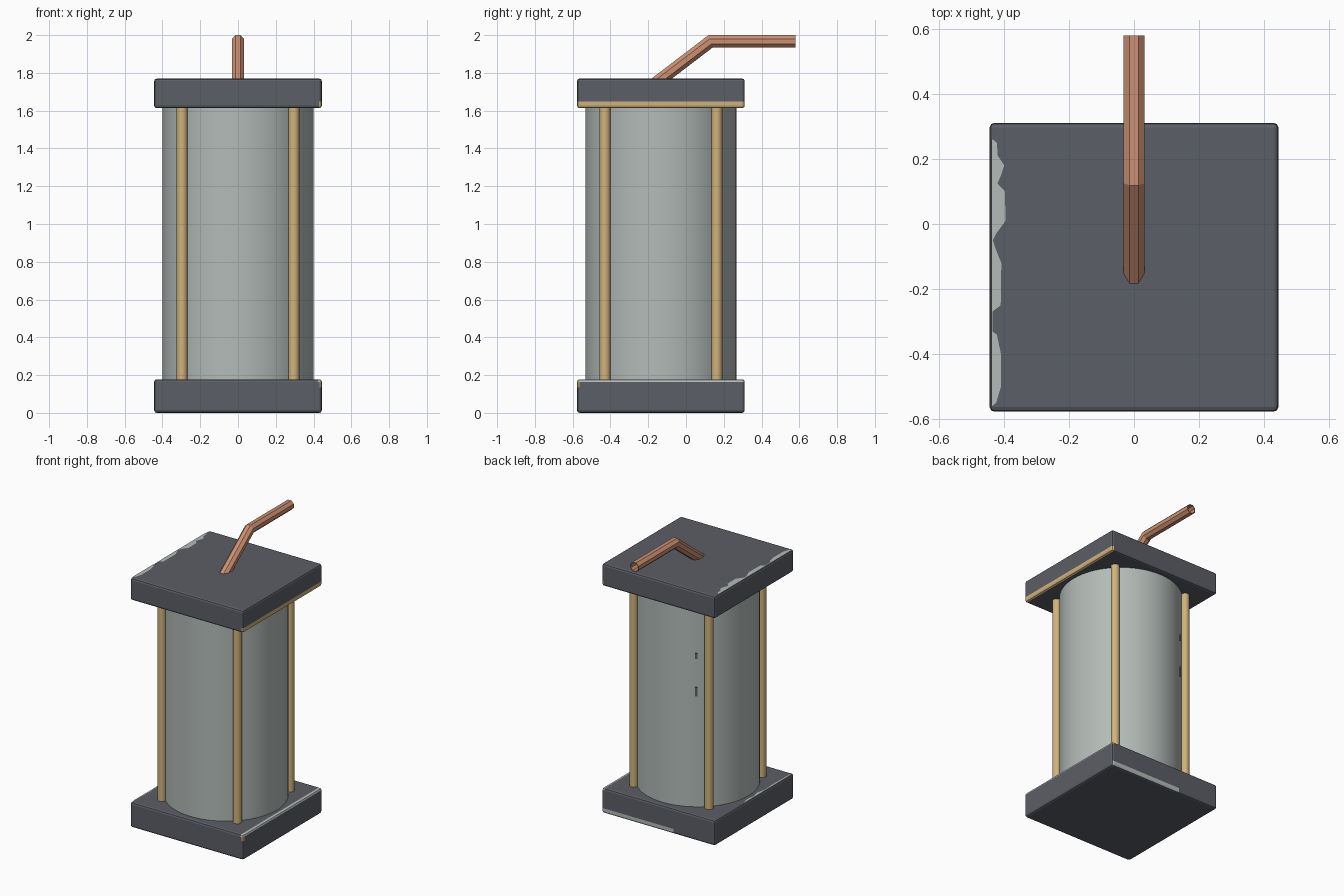
import bpy, bmesh, math
from mathutils import Vector

if "Cube" in bpy.data.objects:
    bpy.data.objects.remove(bpy.data.objects["Cube"], do_unlink=True)

CY = -0.133      # middle of the body along y
HALF = 0.444     # half width of the square plates


def material(name, rgb):
    m = bpy.data.materials.new(name)
    m.use_nodes = True
    color = (*rgb, 1)
    m.diffuse_color = color
    m.node_tree.nodes["Principled BSDF"].inputs["Base Color"].default_value = color
    return m


SLATE = material("slate grey", (0.105, 0.112, 0.133))
PALE = material("pale grey", (0.45, 0.50, 0.475))
BRASS = material("warm brass", (0.63, 0.45, 0.20))
COPPER = material("copper", (0.60, 0.28, 0.17))


def finish(name, bm, mats):
    me = bpy.data.meshes.new(name)
    bm.normal_update()
    bm.to_mesh(me)
    bm.free()
    for m in mats:
        me.materials.append(m)
    ob = bpy.data.objects.new(name, me)
    bpy.context.collection.objects.link(ob)
    return ob


def plate(name, z0, z1, cuts, rules):
    """Bevelled square slab, cut along planes and coloured by rules."""
    bm = bmesh.new()
    bmesh.ops.create_cube(bm, size=1)
    for v in bm.verts:
        v.co = Vector((v.co.x * 2 * HALF, CY + v.co.y * 2 * HALF,
                       (z0 + z1) / 2 + v.co.z * (z1 - z0)))
    bmesh.ops.bevel(bm, geom=bm.edges[:], offset=0.014, segments=2,
                    profile=0.5, affect='EDGES')
    for axis, at in cuts:
        no = Vector([float(axis == a) for a in "xyz"])
        bmesh.ops.bisect_plane(bm, geom=bm.verts[:] + bm.edges[:] + bm.faces[:],
                               plane_co=no * at, plane_no=no)
    bm.normal_update()
    for f in bm.faces:
        c = f.calc_center_median()
        for index, rule in rules:
            if rule(c, f.normal):
                f.material_index = index
    return finish(name, bm, [SLATE, PALE, BRASS])


def cylinder(name, radius, x, y, z0, z1, sides, mat):
    bpy.ops.mesh.primitive_cylinder_add(vertices=sides, radius=radius, depth=z1 - z0,
                                        location=(x, y, (z0 + z1) / 2))
    ob = bpy.context.object
    ob.name = name
    ob.data.materials.append(mat)
    bpy.ops.object.shade_smooth_by_angle(angle=math.radians(50))
    return ob


def worn_edge(name, z, outline):
    """Thin ragged patch along the -x edge; outline holds (y, depth) pairs."""
    edge = -HALF + 0.006
    bm = bmesh.new()
    for (ya, da), (yb, db) in zip(outline, outline[1:]):
        pts = [(edge, ya), (edge, yb), (-HALF + db, yb), (-HALF + da, ya)]
        bm.faces.new([bm.verts.new((x, y, z)) for x, y in pts])
    bmesh.ops.remove_doubles(bm, verts=bm.verts[:], dist=0.0005)
    for f in bm.faces:
        f.normal_update()
        if f.normal.z < 0:
            f.normal_flip()
    return finish(name, bm, [PALE])


# Base with worn upper right edge, worn rear lower edge and a brass corner mark
plate("base_plate", 0, 0.178,
      [("x", 0.424), ("x", -0.12), ("z", 0.036), ("z", 0.135), ("x", 0.432)],
      [(1, lambda c, n: n.z > 0.3 and c.x > 0.424),
       (1, lambda c, n: n.y > 0.8 and c.z < 0.036 and c.x > -0.12),
       (2, lambda c, n: n.y < -0.3 and c.x > 0.432 and c.z > 0.135)])

# Lid with a brass band along its lower right side
plate("top_plate", 1.613, 1.77, [("z", 1.648)],
      [(2, lambda c, n: n.x > 0.3 and c.z < 1.648)])

# Worn patches
worn_edge("top_wear", 1.7715, [
    (0.26, .01), (0.25, .022), (0.21, .025), (0.18, .045), (0.15, .035), (0.125, .024),
    (0.1, .047), (0.01, .049), (-0.03, .02), (-0.05, .01), (-0.08, .02), (-0.12, .036),
    (-0.25, .034), (-0.27, .008), (-0.33, .008), (-0.34, .022), (-0.4, .035),
    (-0.5, .035), (-0.55, .02), (-0.56, .008)])
worn_edge("base_wear", 0.1795, [
    (-0.03, .008), (-0.08, .02), (-0.14, .012), (-0.2, .024), (-0.27, .01),
    (-0.36, .016), (-0.55, .012)])

# Drum and the four corner rods
drum = cylinder("drum", 0.4, 0, CY, 0.17, 1.62, 64, PALE)
for side, sx in (("right", -1), ("left", 1)):
    for end, sy in (("front", -1), ("back", 1)):
        cylinder(f"{end}_{side}_rod", 0.029, sx * 0.296, CY + sy * 0.296,
                 0.17, 1.62, 16, BRASS)

# Two small dark slots on the rear right of the drum
angle = math.radians(123.5)
for name, z, h in (("upper_slot", 1.25, 0.04), ("lower_slot", 0.995, 0.065)):
    bpy.ops.mesh.primitive_cube_add(
        size=1, location=(0.4 * math.cos(angle), CY + 0.4 * math.sin(angle), z),
        rotation=(0, 0, angle))
    slot = bpy.context.object
    slot.name = name
    slot.scale = (0.006, 0.018, h)
    slot.data.materials.append(SLATE)

# Bent eight-sided copper pipe, mitred at the bend and open at the far end
R = 0.0355
path = [Vector((0, -0.165, 1.742)), Vector((0, 0.13, 1.967)), Vector((0, 0.58, 1.967))]
d0 = (path[1] - path[0]).normalized()
d1 = (path[2] - path[1]).normalized()
bm = bmesh.new()
rings = []
for p, d, plane in ((path[0], d0, d0), (path[1], d0, (d0 + d1).normalized()),
                    (path[2], d1, d1)):
    up = Vector((1, 0, 0)).cross(d)
    ring = []
    for i in range(8):
        a = math.radians(22.5 + 45 * i)
        q = p + Vector((1, 0, 0)) * R * math.cos(a) + up * R * math.sin(a)
        q -= d * ((q - p).dot(plane) / d.dot(plane))
        ring.append(bm.verts.new(q))
    rings.append(ring)
for a, b in zip(rings, rings[1:]):
    for i in range(8):
        j = (i + 1) % 8
        bm.faces.new((a[i], a[j], b[j], b[i]))
bmesh.ops.recalc_face_normals(bm, faces=bm.faces[:])
pipe = finish("bent_pipe", bm, [COPPER])
wall = pipe.modifiers.new("wall", 'SOLIDIFY')
wall.thickness = 0.006
wall.offset = -1
